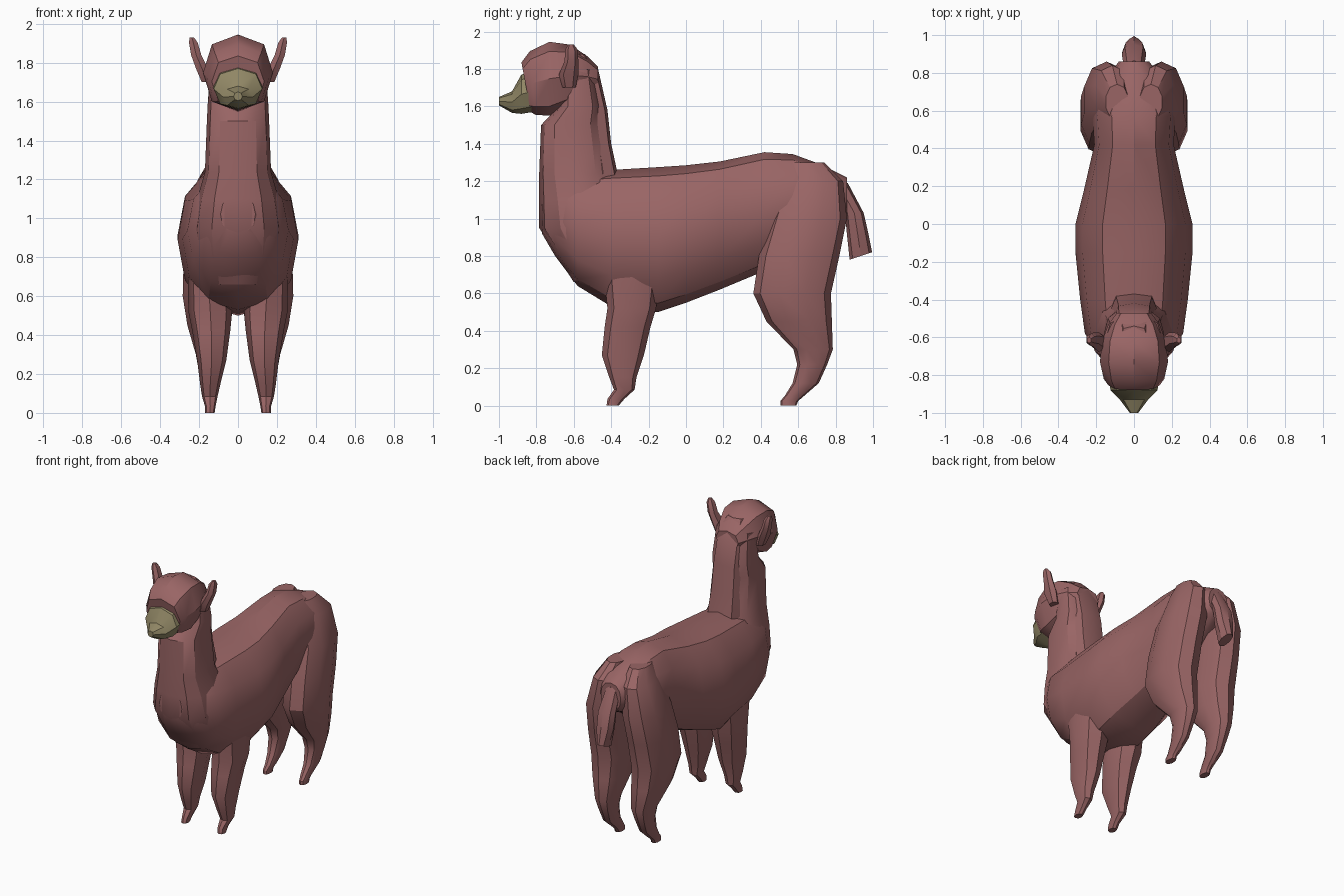
import bpy, bmesh, math


def material(name, rgb):
    m = bpy.data.materials.new(name)
    m.diffuse_color = (*rgb, 1)
    return m


WOOL = material("wool", (0.32, 0.13, 0.13))
SNOUT = material("snout", (0.28, 0.24, 0.13))


def loft(name, axis, rows, n=12, p=0.9, mat=WOOL, side=1):
    """Skin rounded rings. Row = (station, u0, u1, v0, v1[, lean along axis]).
    axis 'y': u = x, v = z;  axis 'z': u = x, v = y."""
    bm = bmesh.new()
    rings = []
    for s, u0, u1, v0, v1, *lean in rows:
        ring = []
        for i in range(n):
            a = 2 * math.pi * i / n + math.pi / 2
            c, d = (math.copysign(abs(f) ** p, f) if abs(f) > 1e-6 else 0
                    for f in (math.cos(a), math.sin(a)))
            u = (u0 + u1) / 2 + (u1 - u0) / 2 * c
            v = (v0 + v1) / 2 + (v1 - v0) / 2 * d
            t = s + (lean[0] * d if lean else 0)
            ring.append(bm.verts.new((side * u, t, v) if axis == 'y' else (side * u, v, t)))
        rings.append(ring)
    for a, b in zip(rings, rings[1:]):
        for i in range(n):
            j = (i + 1) % n
            bm.faces.new((a[i], a[j], b[j], b[i]))
    bm.faces.new(rings[0])
    bm.faces.new(rings[-1])
    bmesh.ops.recalc_face_normals(bm, faces=bm.faces)
    me = bpy.data.meshes.new(name)
    bm.to_mesh(me)
    bm.free()
    me.materials.append(mat)
    ob = bpy.data.objects.new(name, me)
    bpy.context.collection.objects.link(ob)
    bpy.ops.object.select_all(action='DESELECT')
    ob.select_set(True)
    bpy.context.view_layer.objects.active = ob
    bpy.ops.object.shade_smooth_by_angle(angle=math.radians(32))
    return ob


def sym(rows):
    """Rows given with a half width become symmetric about x = 0."""
    return [(s, -w, w, *rest) for s, w, *rest in rows]


# Torso from chest to rump: y, half width, bottom, top
loft("body", 'y', sym([
    (-0.77, 0.09, 0.92, 1.12), (-0.70, 0.18, 0.80, 1.20), (-0.58, 0.26, 0.64, 1.24),
    (-0.40, 0.285, 0.53, 1.26), (-0.15, 0.31, 0.50, 1.275), (0.0, 0.31, 0.55, 1.285),
    (0.18, 0.265, 0.62, 1.305), (0.42, 0.21, 0.72, 1.355), (0.57, 0.22, 0.82, 1.345),
    (0.72, 0.19, 0.95, 1.29), (0.86, 0.08, 1.02, 1.22)]))

# Neck rising out of the chest: z, half width, front, back
loft("neck", 'z', sym([
    (0.66, 0.16, -0.60, -0.25), (0.80, 0.22, -0.69, -0.25), (0.95, 0.235, -0.785, -0.25),
    (1.10, 0.21, -0.785, -0.32), (1.24, 0.17, -0.785, -0.40), (1.50, 0.16, -0.775, -0.44),
    (1.60, 0.155, -0.68, -0.45), (1.80, 0.14, -0.66, -0.49)]), p=0.8)

# Strip of wool down the back of the neck
loft("mane", 'z', sym([
    (1.20, 0.12, -0.52, -0.36), (1.26, 0.12, -0.52, -0.37), (1.40, 0.11, -0.53, -0.40),
    (1.58, 0.105, -0.55, -0.42), (1.80, 0.10, -0.60, -0.47), (1.88, 0.07, -0.66, -0.54)]),
    n=8, p=0.7)

# Head with an overhanging brow, and the muzzle
loft("head", 'y', sym([
    (-0.855, 0.135, 1.57, 1.835, -0.025), (-0.82, 0.16, 1.555, 1.895, -0.015),
    (-0.73, 0.18, 1.55, 1.945), (-0.62, 0.17, 1.60, 1.93), (-0.53, 0.135, 1.65, 1.87),
    (-0.47, 0.09, 1.68, 1.81)]), n=8, p=0.85)
loft("muzzle", 'y', sym([
    (-0.82, 0.13, 1.57, 1.79), (-0.88, 0.125, 1.56, 1.77), (-0.93, 0.075, 1.565, 1.68),
    (-1.0, 0.022, 1.605, 1.65)]), n=8, mat=SNOUT)

# Tail: y range leans back as it hangs
loft("tail", 'z', sym([
    (1.19, 0.05, 0.76, 0.865), (1.03, 0.065, 0.85, 0.95), (0.92, 0.06, 0.86, 0.975),
    (0.80, 0.035, 0.875, 0.995, 0.02)]), n=8)

# Paired parts: z, inner x, outer x, front y, back y
FRONT = [(0.80, 0.06, 0.26, -0.45, -0.12), (0.52, 0.03, 0.255, -0.42, -0.16),
         (0.42, 0.04, 0.235, -0.435, -0.19), (0.27, 0.06, 0.21, -0.45, -0.225),
         (0.15, 0.09, 0.195, -0.41, -0.265), (0.085, 0.105, 0.185, -0.385, -0.275),
         (0.035, 0.115, 0.17, -0.42, -0.33), (0.0, 0.12, 0.17, -0.425, -0.36)]
REAR = [(1.30, 0.03, 0.15, 0.55, 0.74), (1.20, 0.02, 0.21, 0.52, 0.84),
        (1.00, 0.02, 0.27, 0.45, 0.86), (0.80, 0.03, 0.285, 0.39, 0.82),
        (0.60, 0.03, 0.29, 0.36, 0.775), (0.45, 0.045, 0.265, 0.43, 0.78),
        (0.30, 0.07, 0.22, 0.575, 0.785), (0.22, 0.085, 0.205, 0.595, 0.755),
        (0.12, 0.10, 0.19, 0.57, 0.71), (0.055, 0.11, 0.175, 0.53, 0.635),
        (0.025, 0.12, 0.17, 0.505, 0.60), (0.0, 0.12, 0.17, 0.505, 0.59)]
EAR = [(1.70, 0.13, 0.19, -0.66, -0.59), (1.77, 0.15, 0.22, -0.68, -0.575),
       (1.84, 0.185, 0.245, -0.65, -0.575), (1.905, 0.205, 0.255, -0.645, -0.58),
       (1.93, 0.225, 0.25, -0.63, -0.60)]
for label, s in (("left", 1), ("right", -1)):
    loft("front_leg_" + label, 'z', FRONT, n=8, side=s)
    loft("rear_leg_" + label, 'z', REAR, n=10, side=s)
    loft("ear_" + label, 'z', EAR, n=6, side=s)
